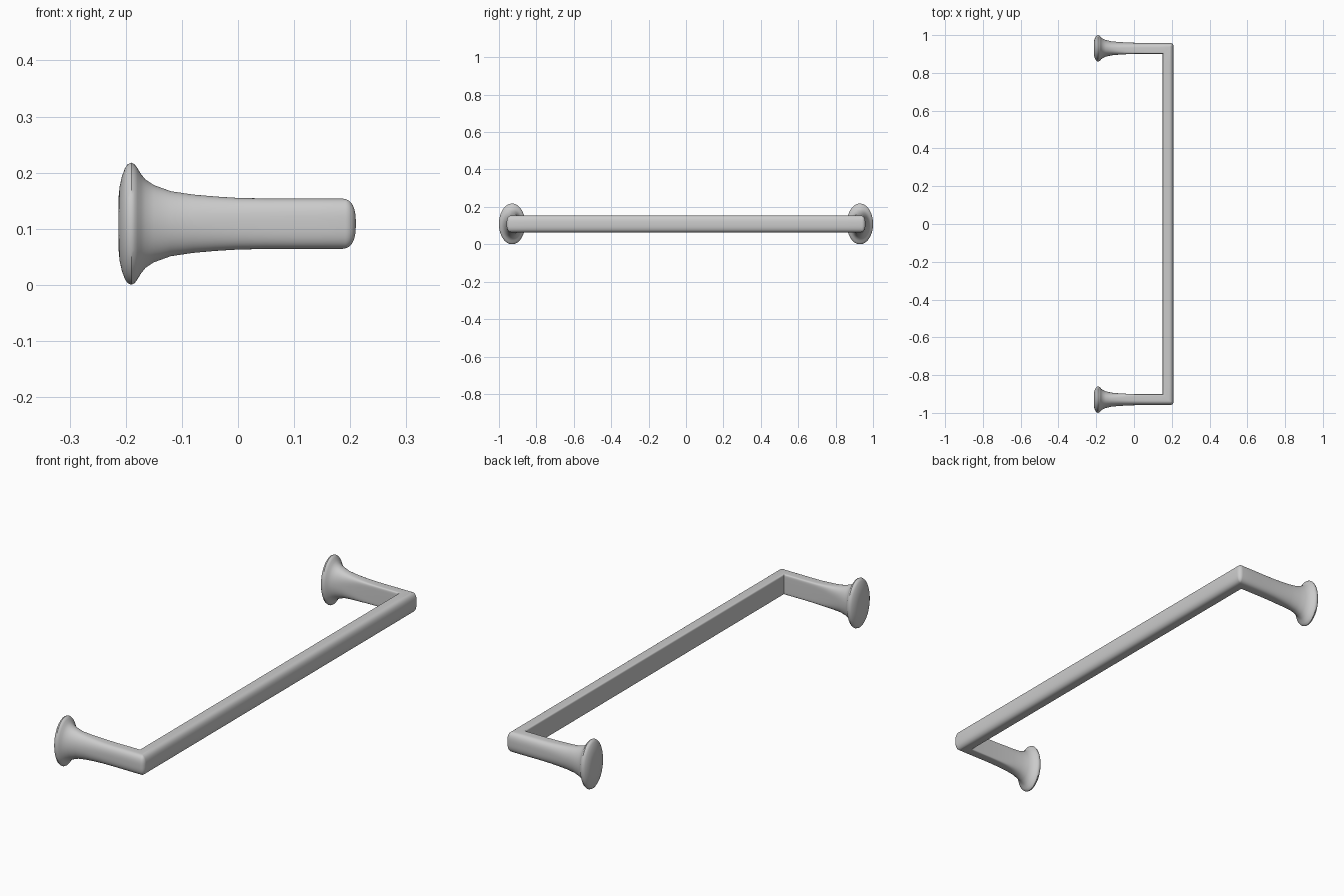
import bpy, bmesh, math

if "Cube" in bpy.data.objects:
    bpy.data.objects.remove(bpy.data.objects["Cube"])

N = 48                      # points around the section
A, B = 0.029, 0.045         # half thickness and half height of the bar
ZC, PX, PY = 0.109, 0.181, 0.93   # height of centre line, corner of centre line


def section(r, blend):
    """Ring of (u, z): ellipse at blend 0; flat inside, rounded outside at 1."""
    pts = []
    for i in range(N):
        t = 2 * math.pi * (i + 0.5) / N
        c, s = math.cos(t), math.sin(t)
        n = 2 + blend * (0.7 if c > 0 else 9)
        u = math.copysign(abs(c) ** (2 / n), c) * r * A / B
        z = math.copysign(abs(s) ** (2 / n), s) * r
        pts.append((u, z))
    return pts


rings = []

# wall flange and flared post: x, half height, section blend
profile = [(-0.213, 0.045, 0), (-0.211, 0.066, 0), (-0.207, 0.084, 0),
           (-0.202, 0.098, 0), (-0.197, 0.106, 0), (-0.190, 0.109, 0),
           (-0.184, 0.106, 0), (-0.179, 0.099, 0), (-0.173, 0.089, 0),
           (-0.165, 0.079, 0), (-0.150, 0.069, 0.02), (-0.120, 0.058, 0.07),
           (-0.080, 0.052, 0.2), (-0.040, 0.0485, 0.45), (0.0, 0.046, 0.7),
           (0.05, 0.045, 0.9), (0.10, 0.045, 1), (0.14, 0.045, 1)]
for x, r, b in profile:
    rings.append([(x, PY + u, ZC + z) for u, z in section(r, b)])

# mitred corner, with a small radius on the outside
PIV = 0.010
for k in range(9):
    a = math.pi / 2 * k / 8
    ring = []
    for u, z in section(B, 1):
        m, e = min(u, PIV), max(u - PIV, 0)
        ring.append((PX + m + e * math.sin(a), PY + m + e * math.cos(a), ZC + z))
    rings.append(ring)

# straight grip down to the middle
for y in (0.85, 0.45, 0.0):
    rings.append([(PX + u, y, ZC + z) for u, z in section(B, 1)])

# skin the rings
bm = bmesh.new()
vr = [[bm.verts.new(p) for p in ring] for ring in rings]
for a, b in zip(vr, vr[1:]):
    for i in range(N):
        j = (i + 1) % N
        bm.faces.new((a[i], a[j], b[j], b[i]))
bm.faces.new(vr[0])
bmesh.ops.remove_doubles(bm, verts=bm.verts, dist=1e-5)
bmesh.ops.recalc_face_normals(bm, faces=bm.faces)

mesh = bpy.data.meshes.new("pull_handle")
bm.to_mesh(mesh)
bm.free()
handle = bpy.data.objects.new("pull_handle", mesh)
bpy.context.collection.objects.link(handle)

# other half
mod = handle.modifiers.new("mirror", 'MIRROR')
mod.use_axis = (False, True, False)
mod.use_clip = True

bpy.context.view_layer.objects.active = handle
handle.select_set(True)
bpy.ops.object.modifier_apply(modifier="mirror")
bpy.ops.object.shade_smooth_by_angle(angle=math.radians(35))
